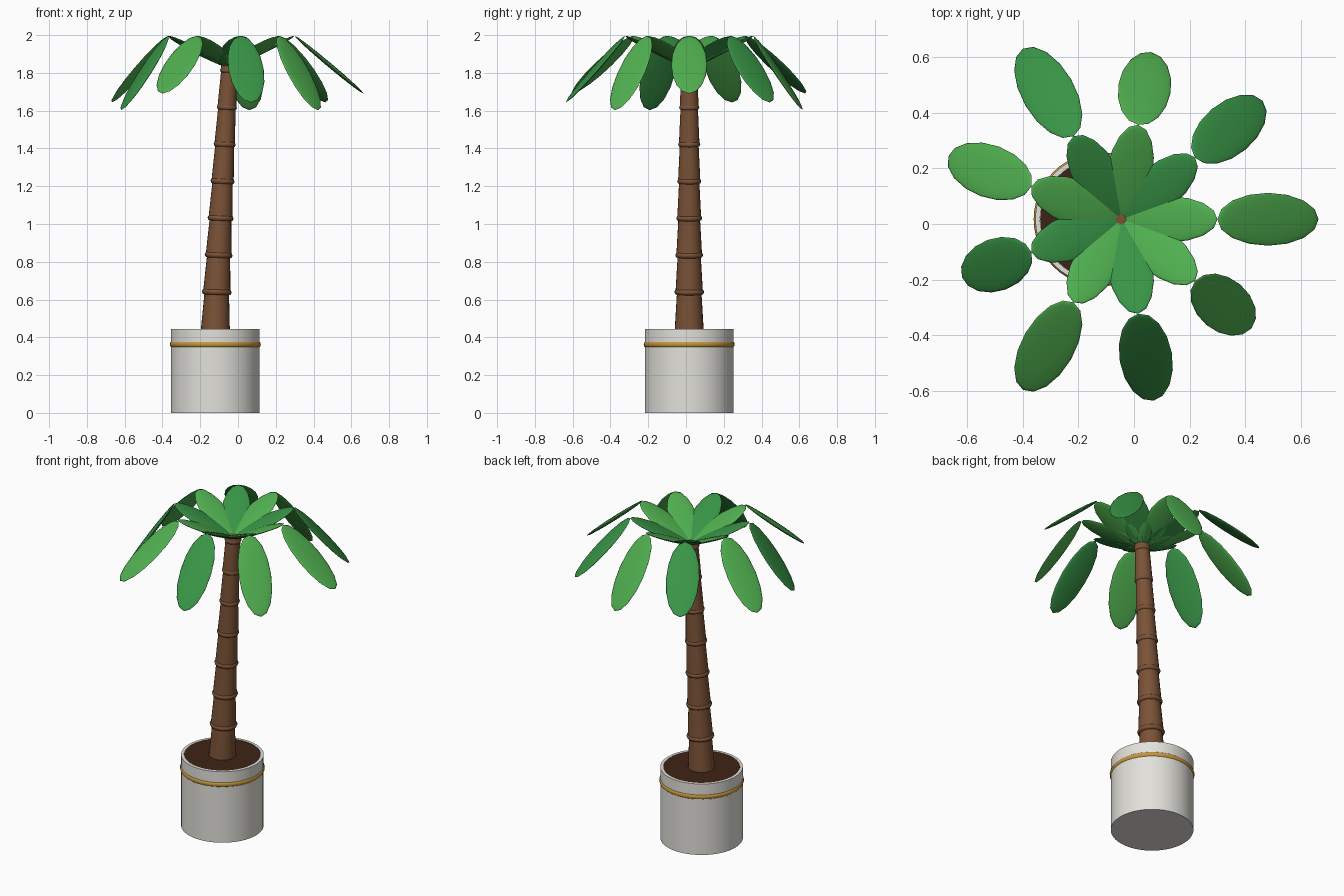
import bpy, math
from mathutils import Vector, Matrix

if "Cube" in bpy.data.objects:
    bpy.data.objects.remove(bpy.data.objects["Cube"])


def material(name, r, g, b):
    lin = [((c / 255 + 0.055) / 1.055) ** 2.4 for c in (r, g, b)]
    m = bpy.data.materials.new(name)
    m.diffuse_color = (*lin, 1)
    m.use_nodes = True
    m.node_tree.nodes["Principled BSDF"].inputs["Base Color"].default_value = m.diffuse_color
    return m


WHITE = material("pot white", 226, 225, 219)
GOLD = material("band gold", 196, 150, 62)
SOIL = material("soil brown", 62, 36, 22)
BARK = material("bark brown", 122, 82, 54)
GREENS = [material("light green", 80, 176, 80), material("deep green", 56, 148, 70)]

CY = 0.017                      # shared y centre of pot, trunk and crown
POT_X, POT_R, POT_H = -0.12, 0.235, 0.445


def finish(name, mat, angle=40):
    ob = bpy.context.object
    ob.name = name
    ob.data.materials.clear()
    ob.data.materials.append(mat)
    bpy.ops.object.shade_smooth_by_angle(angle=math.radians(angle))
    return ob


def lathe(name, mat, profile, sides=48):
    """Closed solid turned from (radius, z) points, capped top and bottom."""
    verts = [(POT_X + r * math.cos(2 * math.pi * k / sides),
              CY + r * math.sin(2 * math.pi * k / sides), z)
             for r, z in profile for k in range(sides)]
    n = len(profile)
    faces = [(j * sides + k, j * sides + (k + 1) % sides,
              (j + 1) * sides + (k + 1) % sides, (j + 1) * sides + k)
             for j in range(n - 1) for k in range(sides)]
    faces += [tuple(reversed(range(sides))), tuple(range((n - 1) * sides, n * sides))]
    me = bpy.data.meshes.new(name)
    me.from_pydata(verts, [], faces)
    ob = bpy.data.objects.new(name, me)
    bpy.context.collection.objects.link(ob)
    bpy.context.view_layer.objects.active = ob
    ob.select_set(True)
    finish(name, mat)
    ob.select_set(False)


# Pot with a thin rim, soil filling it flush, and a rounded band
lathe("pot", WHITE, [(POT_R, 0), (POT_R, POT_H), (0.218, POT_H), (0.218, POT_H - 0.01)])
lathe("soil", SOIL, [(0.2175, POT_H - 0.02), (0.2175, POT_H - 0.001)])
bpy.ops.mesh.primitive_torus_add(major_radius=0.221, minor_radius=0.02, major_segments=48,
                                 minor_segments=12, location=(POT_X, CY, 0.363))
finish("pot_band", GOLD, 60)

# Leaning trunk: tapered segments with a ring at every joint
heights = [0.435] + [0.64 + 0.1955 * i for i in range(7)] + [1.842]


def trunk_point(z):
    t = max(0, (z - 0.445) / 1.4)
    return Vector((POT_X + 0.075 * t ** 1.15, CY, z))


for i in range(8):
    a, b = trunk_point(heights[i]), trunk_point(heights[i + 1])
    axis = b - a
    turn = axis.to_track_quat('Z', 'Y').to_euler()
    r = 0.077 - 0.0045 * i
    bpy.ops.mesh.primitive_cone_add(vertices=24, radius1=r, radius2=r * (0.84 if i < 7 else 0.95),
                                    depth=axis.length, location=(a + b) / 2, rotation=turn)
    finish(f"trunk_segment_{i + 1}", BARK)
    if i < 7:
        minor = 0.016
        bpy.ops.mesh.primitive_torus_add(major_radius=0.079 - 0.0051 * i - minor, minor_radius=minor,
                                         major_segments=24, minor_segments=8,
                                         location=b, rotation=turn)
        finish(f"trunk_ring_{i + 1}", BARK, 60)


def leaf(name, start, azimuth, pitch, length, width, mat):
    """Flattened ellipsoid running from start along the given direction."""
    turn = Matrix.Rotation(azimuth, 4, 'Z') @ Matrix.Rotation(-pitch, 4, 'Y')
    end = start + turn @ Vector((length, 0, 0))
    bpy.ops.mesh.primitive_uv_sphere_add(segments=16, ring_count=8, radius=1)
    ob = finish(name, mat, 180)
    ob.matrix_world = (Matrix.Translation((start + end) / 2) @ turn
                       @ Matrix.Diagonal((length / 2, width / 2, 0.012, 1)))
    return end


# Crown: each frond is a rising inner leaf and a drooping outer leaf
crown = Vector((-0.045, CY, 1.828))
for i in range(9):
    az = math.radians(40 * i)
    green = GREENS[i % 2]
    tip = leaf(f"inner_leaf_{i + 1}", crown, az, math.radians(26), 0.384, 0.165, green)
    droop = math.radians(40 + 8 * (i % 3))
    leaf(f"outer_leaf_{i + 1}", tip, az, -droop, 0.475, 0.19, green)
